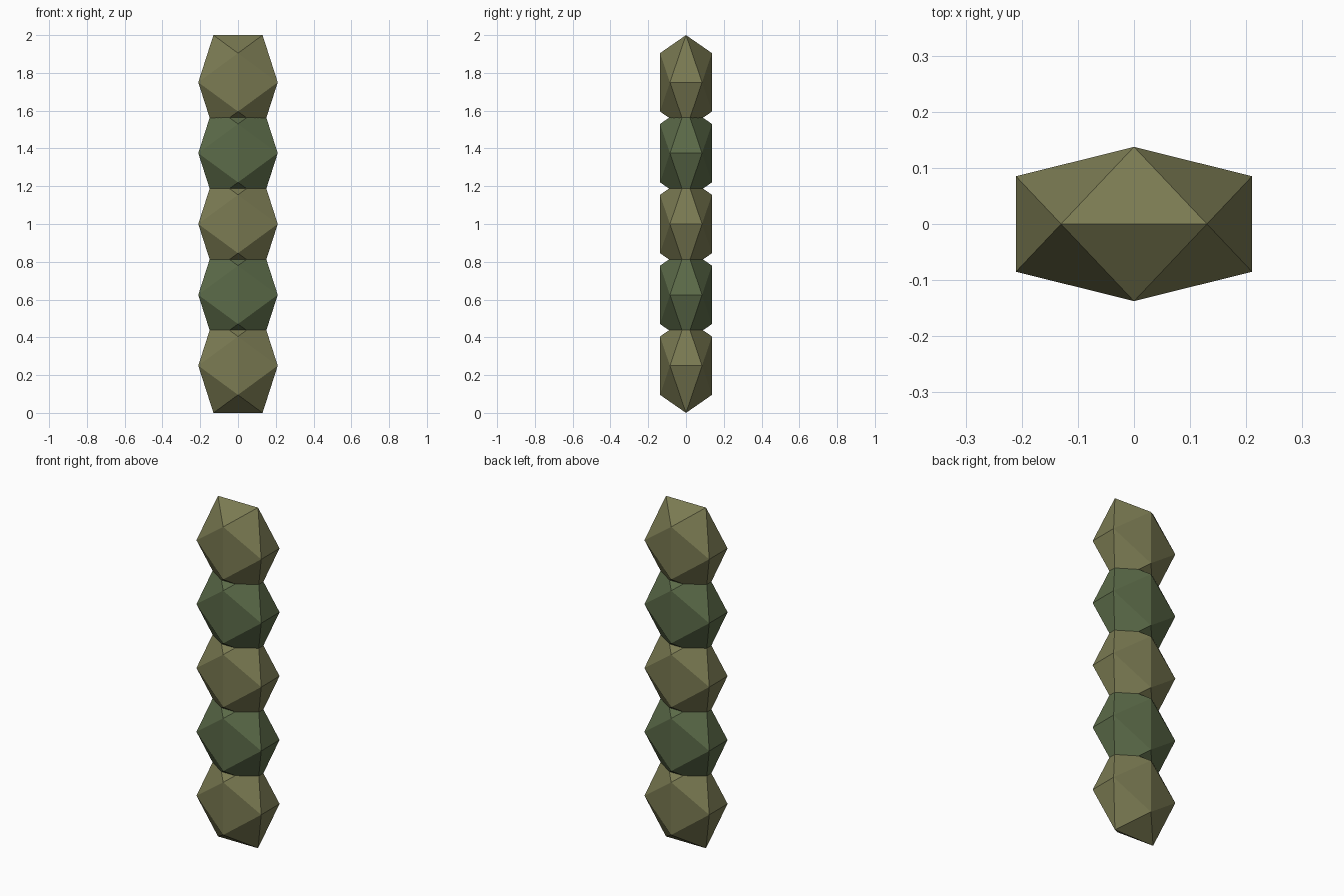
import bpy, bmesh, math

if "Cube" in bpy.data.objects:
    bpy.data.objects.remove(bpy.data.objects["Cube"])

PHI = (1 + math.sqrt(5)) / 2
SX, SY, SZ = 0.13, 0.085, 0.25 / PHI   # stretch of each segment


def material(name, rgb):
    mat = bpy.data.materials.new(name)
    mat.diffuse_color = (*rgb, 1)
    mat.use_nodes = True
    mat.node_tree.nodes["Principled BSDF"].inputs["Base Color"].default_value = mat.diffuse_color
    return mat


def segment(name, z, mat):
    # flattened icosahedron: the hull of three golden rectangles, edge on top
    bm = bmesh.new()
    for a in (-1, 1):
        for b in (-1, 1):
            for x, y, h in ((a, 0, b * PHI), (0, a * PHI, b), (a * PHI, b, 0)):
                bm.verts.new((x * SX, y * SY, h * SZ))
    bmesh.ops.convex_hull(bm, input=bm.verts[:])
    bmesh.ops.recalc_face_normals(bm, faces=bm.faces[:])
    mesh = bpy.data.meshes.new(name)
    bm.to_mesh(mesh)
    bm.free()
    mesh.materials.append(mat)
    obj = bpy.data.objects.new(name, mesh)
    obj.location.z = z
    bpy.context.collection.objects.link(obj)


olive = material("olive", (0.195, 0.195, 0.085))
green = material("green", (0.105, 0.145, 0.065))

# stack of overlapping segments in alternating colours
for i in range(5):
    segment(f"stalk_segment_{i + 1}", 0.25 + 0.375 * i, green if i % 2 else olive)
